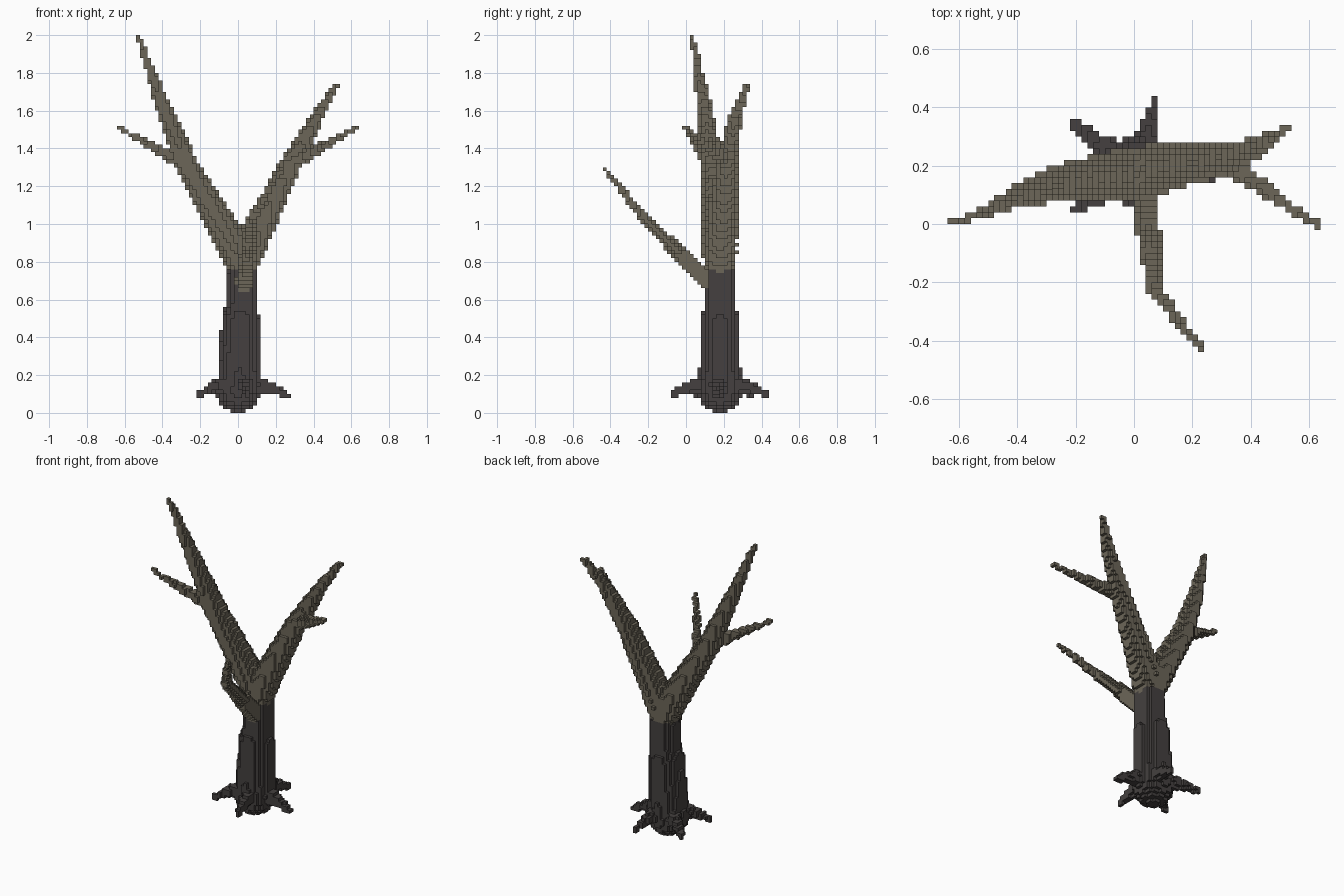
import bpy
from mathutils import Vector
from math import floor, ceil

V = 0.02  # block size
cells = {}  # block position -> part name

cube = bpy.data.objects.get("Cube")
if cube:
    bpy.data.objects.remove(cube)


def material(name, color):
    m = bpy.data.materials.new(name)
    m.use_nodes = True
    m.diffuse_color = (*color, 1)
    m.node_tree.nodes["Principled BSDF"].inputs["Base Color"].default_value = (*color, 1)
    return m


def taper(name, start, end, r_start, r_end):
    """Mark every block inside a tapered, round-ended segment."""
    start, end = Vector(start), Vector(end)
    axis, reach = end - start, max(r_start, r_end) + V
    span = [range(floor((min(p, q) - reach) / V), ceil((max(p, q) + reach) / V))
            for p, q in zip(start, end)]
    for i in span[0]:
        for j in span[1]:
            for k in span[2]:
                center = Vector((i + .5, j + .5, k + .5)) * V
                t = min(1, max(0, (center - start).dot(axis) / axis.length_squared))
                radius = r_start + (r_end - r_start) * t
                if k >= 0 and (center - start - axis * t).length <= radius:
                    cells[i, j, k] = name
    # thin ends always keep a connected line of blocks
    steps = ceil(axis.length / V * 2)
    for s in range(steps + 1):
        cells[tuple(floor(c / V) for c in start + axis * (s / steps))] = name


def chain(name, points, radii):
    """Join tapered segments through the points."""
    for n in range(len(points) - 1):
        taper(name, points[n], points[n + 1], radii[n], radii[n + 1])


def root(name, tip):
    """Grow a root that arches out of the trunk foot and droops to its tip."""
    foot, tip = Vector((.01, .18, .18)), Vector(tip)
    knee = foot.lerp(tip, .65) + Vector((0, 0, V / 2))
    chain(name, [foot.lerp(tip, .3), knee, tip], [.05, .03, .016])


def build(name, mat):
    """Make the exposed block faces of one part."""
    index, faces = {}, []
    for cell in [c for c, owner in cells.items() if owner == name]:
        for ax in range(3):
            u, w = (ax + 1) % 3, (ax + 2) % 3
            for side in (0, 1):
                near = list(cell)
                near[ax] += 2 * side - 1
                if tuple(near) in cells:
                    continue
                quad = []
                for du, dw in ((0, 0), (1, 0), (1, 1), (0, 1)):
                    corner = list(cell)
                    corner[ax] += side
                    corner[u] += du
                    corner[w] += dw
                    quad.append(index.setdefault(tuple(corner), len(index)))
                faces.append(quad if side else quad[::-1])
    mesh = bpy.data.meshes.new(name)
    mesh.from_pydata([Vector(p) * V for p in index], [], faces)
    mesh.materials.append(mat)
    bpy.context.collection.objects.link(bpy.data.objects.new(name, mesh))


dark = material("dark bark", (.058, .051, .05))
light = material("light bark", (.15, .133, .098))

# Trunk with a small tap root
chain("trunk", [(0, .18, .12), (.015, .18, .5), (.02, .18, .53), (.03, .18, .82)],
      [.115, .1, .088, .08])
for i in (-1, 0):
    for j in (8, 9):
        cells[i, j, 0] = "trunk"

# Roots
root("root_front", (.05, -.07, .1))
root("root_back", (.075, .42, .1))
root("root_left", (.265, .16, .09))
root("root_back_right", (-.205, .345, .1))
root("root_front_right", (-.205, .045, .1))

# Two main limbs, each with a side twig
chain("limb_right", [(.015, .18, .82), (-.26, .14, 1.29), (-.4, .095, 1.63), (-.525, .035, 1.985)],
      [.09, .062, .04, .012])
chain("limb_left", [(.035, .18, .82), (.27, .215, 1.3), (.42, .26, 1.57), (.52, .325, 1.735)],
      [.09, .058, .035, .014])
taper("twig_right", (-.27, .13, 1.31), (-.63, .001, 1.51), .04, .01)
taper("twig_left", (.3, .22, 1.33), (.63, -.005, 1.51), .04, .01)

# Low branch reaching forward, bent towards the left
chain("branch_front", [(.035, .12, .69), (.07, -.22, 1.03), (.23, -.43, 1.29)], [.05, .028, .01])

for part in sorted(set(cells.values())):
    build(part, dark if part.startswith(("trunk", "root")) else light)
